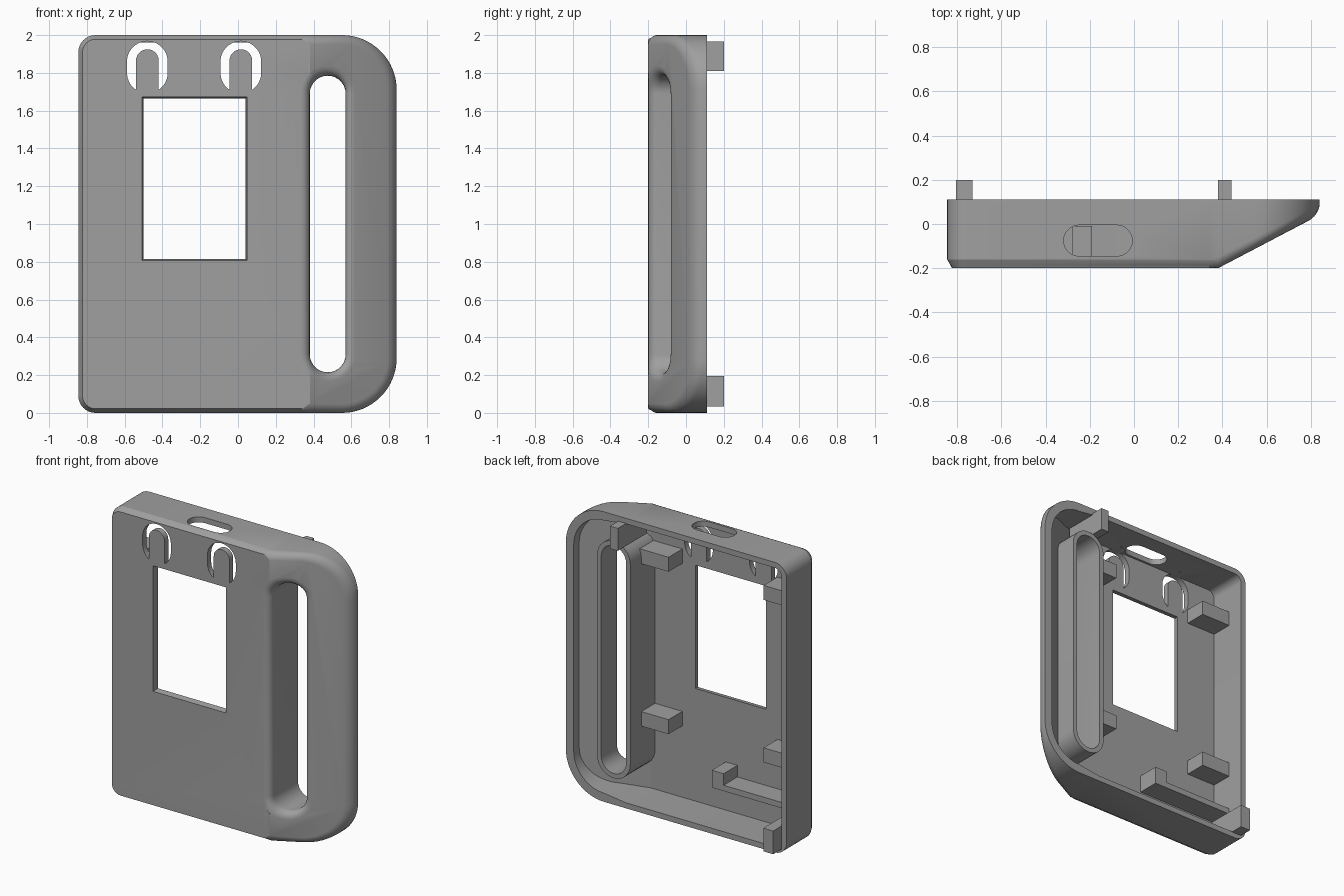
import bpy, bmesh, math
from mathutils import Vector

if "Cube" in bpy.data.objects:
    bpy.data.objects.remove(bpy.data.objects["Cube"])

grey = bpy.data.materials.new("case grey")
grey.diffuse_color = (0.35, 0.35, 0.35, 1)
grey.use_nodes = True
grey.node_tree.nodes["Principled BSDF"].inputs["Base Color"].default_value = grey.diffuse_color
FRONT, BACK, FOLD, SLOPE = -0.2, 0.11, 0.38, 0.524


def front_y(x):
    """Front surface: flat panel, then sloping back towards the grip side."""
    return FRONT + max(0, x - FOLD) * SLOPE


def loft(name, rings, split=None):
    """Closed solid through rings of points; the first cap may be folded."""
    bm = bmesh.new()
    vs = [[bm.verts.new(p) for p in r] for r in rings]
    n = len(vs[0])
    for a, b in zip(vs, vs[1:]):
        for i in range(n):
            j = (i + 1) % n
            bm.faces.new((a[i], a[j], b[j], b[i]))
    bm.faces.new(vs[-1])
    if split:
        i, j = split
        bm.faces.new(vs[0][i:j + 1])
        bm.faces.new(vs[0][j:] + vs[0][:i + 1])
    else:
        bm.faces.new(vs[0])
    bmesh.ops.recalc_face_normals(bm, faces=bm.faces)
    me = bpy.data.meshes.new(name)
    bm.to_mesh(me)
    bm.free()
    ob = bpy.data.objects.new(name, me)
    bpy.context.collection.objects.link(ob)
    me.materials.append(grey)
    return ob


def boolean(ob, tool, op='DIFFERENCE'):
    bpy.context.view_layer.objects.active = ob
    m = ob.modifiers.new("cut", 'BOOLEAN')
    m.operation, m.solver, m.object = op, 'EXACT', tool
    bpy.ops.object.modifier_apply(modifier=m.name)
    bpy.data.objects.remove(tool)


def box(name, x0, x1, y0, y1, z0, z1):
    return loft(name, [[(x0, y, z0), (x1, y, z0), (x1, y, z1), (x0, y, z1)] for y in (y0, y1)])


def stadium(cx, z0, z1, r, seg=14):
    """Upright slot outline whose end arcs are centred at z0 and z1."""
    pts = []
    for z, a0 in ((z1, 0), (z0, math.pi)):
        for k in range(seg + 1):
            a = a0 + math.pi * k / seg
            pts.append((cx + r * math.cos(a), z + r * math.sin(a)))
    return pts


def slot(name, shape, y0, y1):
    return loft(name, [[(x, y, z) for x, z in shape] for y in (y0, y1)])


# Case outline as (point, outward normal), anticlockwise seen from the front
outline = []


def corner(cx, cz, r, start, seg):
    for k in range(seg + 1):
        a = math.radians(start + 90 * k / seg)
        nrm = Vector((math.cos(a), math.sin(a)))
        outline.append((Vector((cx, cz)) + nrm * r, nrm))


corner(0.55, 1.71, 0.29, 0, 16)
outline += [(Vector((x, 2)), Vector((0, 1))) for x in (FOLD, 0.34)]
fold_top = len(outline) - 2
corner(-0.755, 1.91, 0.09, 90, 8)
corner(-0.755, 0.09, 0.09, 180, 8)
outline += [(Vector((x, 0)), Vector((0, -1))) for x in (0.34, FOLD)]
fold_bottom = len(outline) - 1
corner(0.55, 0.29, 0.29, 270, 16)
FOLDS = (fold_top, fold_bottom)


# Outer shell: small chamfer on the flat part, round edge on the slope
rings = []
for k in range(7):
    a = math.pi / 2 * k / 6
    ring = []
    for p, n in outline:
        if p.x > 0.36:
            d, t = 0.05 * (1 - math.sin(a)), 0.05 * (1 - math.cos(a))
        else:
            d, t = 0.022 * (1 - k / 6), 0.04 * k / 6
        q = p - n * d
        ring.append((q.x, front_y(q.x) + t, q.y))
    rings.append(ring)
rings.append([(p.x, BACK, p.y) for p, n in outline])
case = loft("case_shell", rings, FOLDS)

# Hollow open to the back, keeping the tube wall around the grip slot
inner = [p - n * (0.06 if p.x > 0.5 else 0.038) for p, n in outline]
cavity = loft("cavity", [[(q.x, front_y(q.x) + 0.04, q.y) for q in inner],
                         [(q.x, 0.3, q.y) for q in inner]], FOLDS)
boolean(cavity, slot("tube", stadium(0.475, 0.31, 1.69, 0.127), -0.4, 0.5))
boolean(case, cavity)

# Grip slot with a flared front edge
R = 0.05
levels = [(-0.15, R)]
levels += [(R * (1 - math.cos(a)), R * (1 - math.sin(a)))
           for a in (math.pi / 2 * k / 6 for k in range(7))]
rings = []
for t, grow in levels:
    rings.append([(x, front_y(x) + t, z) for x, z in stadium(0.475, 0.31, 1.69, 0.095 + grow)])
rings.append([(x, 0.3, z) for x, z in stadium(0.475, 0.31, 1.69, 0.095)])
# Straight stages of the cutter stay simple, so split its front cap down the middle
boolean(case, loft("grip_slot", rings, (7, 22)))

# Screen window with slightly tapered edges
rings = []
for y, hx, hz in ((-0.24, 0.286, 0.441), (-0.12, 0.262, 0.417)):
    rings.append([(-0.23 + sx * hx, y, 1.24 + sz * hz)
                  for sx, sz in ((-1, -1), (1, -1), (1, 1), (-1, 1))])
boolean(case, loft("window", rings))

# U-shaped slits that leave flexible button tongues
for cx in (-0.48, 0.015):
    slit = slot("slit", stadium(cx, 1.80, 1.86, 0.108), -0.3, -0.1)
    boolean(slit, slot("tongue", stadium(cx, 1.5, 1.865, 0.06), -0.4, 0))
    boolean(case, slit)

# Rounded port in the top wall
port = [(-0.075 + 0.07 - z, -0.075 + x) for x, z in stadium(0, 0.07 + 0.0, 0.24, 0.07)]
boolean(case, loft("port", [[(x - 0.003, y, z) for x, y in port] for z in (1.9, 2.1)]))

bpy.ops.object.select_all(action='DESELECT')
case.select_set(True)
bpy.context.view_layer.objects.active = case
bpy.ops.object.shade_smooth_by_angle(angle=math.radians(25))

# Board supports on both sides
for z in (0.53, 1.65):
    box("support_right", 0.14, 0.36, -0.18, -0.01, z, z + 0.1)
    box("support_left", -0.82, -0.585, -0.18, -0.01, z, z + 0.1)

# Battery rail with an end stop
box("rail", -0.82, -0.19, -0.18, -0.01, 0.25, 0.29)
box("rail_stop", -0.28, -0.19, -0.18, -0.01, 0.25, 0.37)

# Closing tabs standing out of the back
box("tab_top", 0.38, 0.44, -0.12, 0.2, 1.81, 1.965)
box("tab_bottom", -0.805, -0.73, -0.17, 0.2, 0.035, 0.195)
